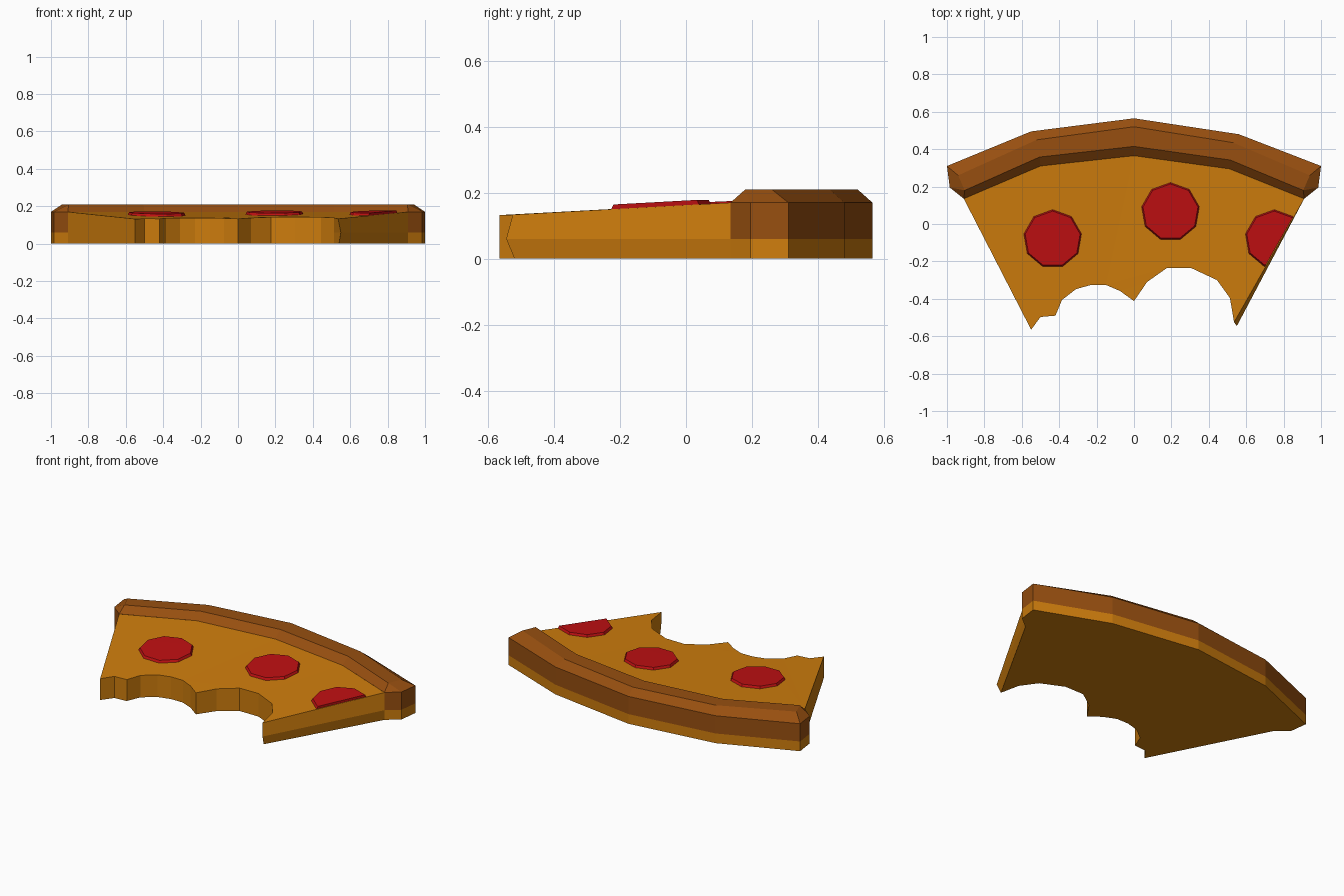
import bpy, bmesh, math
from mathutils import Vector

if "Cube" in bpy.data.objects:
    bpy.data.objects.remove(bpy.data.objects["Cube"])


def material(name, rgb):
    m = bpy.data.materials.new(name)
    m.diffuse_color = (*rgb, 1)
    m.use_nodes = True
    m.node_tree.nodes["Principled BSDF"].inputs["Base Color"].default_value = m.diffuse_color
    return m


CHEESE = material("golden cheese", (0.62, 0.205, 0.004))
CRUST = material("baked brown", (0.31, 0.078, 0.005))
PEPPERONI = material("pepperoni red", (0.52, 0.005, 0.006))

# Outlines seen from above
bite = [(-.55, -.565), (-.50, -.497), (-.42, -.49), (-.385, -.406), (-.31, -.348),
        (-.23, -.326), (-.15, -.326), (-.075, -.358), (0, -.412), (.07, -.31),
        (.176, -.235), (.305, -.235), (.444, -.30), (.513, -.396)]
tip_low, tip_mid, tip_top = (.54, -.52), (.55, -.545), (.535, -.525)
left, right = (-.91, .135), (.91, .135)
back = [(.985, .195), (1, .31), (.56, .48), (0, .565), (-.55, .495), (-1, .31), (-.985, .195)]
inner = [right, (.51, .295), (0, .365), (-.5, .31), left]
ridge_out = [(.94, .26), (.53, .435), (0, .52), (-.52, .45), (-.94, .26)]
ridge_in = [(.905, .18), (.515, .342), (0, .415), (-.505, .358), (-.905, .18)]
EDGE, RIM, TOP = 0.06, 0.17, 0.21


def cheese_z(x, y):
    # rises gently with distance from the missing point of the slice
    return 0.132 + 0.048 * (math.hypot(x, y + 1.62) - 1.19)


def at(points, z):
    return [Vector((x, y, z)) for x, y in points]


def on_cheese(points, lift=0.0):
    return [Vector((x, y, cheese_z(x, y) + lift)) for x, y in points]


def face(bm, pts):
    return bm.faces.new([bm.verts.new(p) for p in pts])


def strip(bm, low, high, closed=False):
    n = len(low)
    for i in range(n if closed else n - 1):
        j = (i + 1) % n
        face(bm, [low[i], low[j], high[j], high[i]])


def finish(name, bm, mat):
    bmesh.ops.remove_doubles(bm, verts=bm.verts, dist=0.0005)
    bmesh.ops.triangulate(bm, faces=[f for f in bm.faces if len(f.verts) > 4])
    me = bpy.data.meshes.new(name)
    bm.to_mesh(me)
    bm.free()
    me.materials.append(mat)
    bpy.context.collection.objects.link(bpy.data.objects.new(name, me))


# Dough and cheese: base band, bitten front wall and sloping top
bm = bmesh.new()
low = at(bite + [tip_low, right] + back + [left], 0)
mid = at(bite + [tip_mid, right] + back + [left], EDGE)
strip(bm, low, mid, True)
face(bm, low[::-1])
front_mid = at([left] + bite + [tip_mid, right], EDGE)
front_top = on_cheese([left] + bite + [tip_top, right])
strip(bm, front_mid, front_top)
face(bm, on_cheese(bite + [tip_top] + inner))
finish("cheese_slice", bm, CHEESE)

# Crust: upright rim with bevelled ridge
bm = bmesh.new()
rim = [right] + back + [left]
strip(bm, at(rim, EDGE), at(rim, RIM))
r, o, i, b = at(rim, RIM), at(ridge_out, TOP), at(ridge_in, TOP), on_cheese(inner)
strip(bm, r[2:7], o)                      # outer bevel
strip(bm, o, i)                           # flat top
strip(bm, i, b)                           # inner bevel
face(bm, [r[1], r[2], o[0], i[0]])        # end bevels
face(bm, [r[0], r[1], i[0]])
face(bm, [r[6], r[7], i[-1], o[-1]])
face(bm, [r[7], r[8], i[-1]])
finish("crust", bm, CRUST)

# Pepperoni: nine-sided discs, the last trimmed along the slice edge
for k, (cx, cy) in enumerate([(-.435, -.08), (.195, .065), (.75, -.08)]):
    def ring(rad):
        return [(cx + rad * math.cos(math.pi / 2 + t * math.tau / 9),
                 cy + rad * math.sin(math.pi / 2 + t * math.tau / 9)) for t in range(9)]
    bm = bmesh.new()
    bottom, top = on_cheese(ring(.159), -.004), on_cheese(ring(.149), .014)
    strip(bm, bottom, top, True)
    face(bm, top)
    face(bm, bottom[::-1])
    bmesh.ops.remove_doubles(bm, verts=bm.verts, dist=0.0005)
    if k == 2:
        a, e = Vector((*right, 0)), Vector((*tip_top, 0))
        d = (a - e).normalized()
        n = Vector((d.y, -d.x, 0))
        bmesh.ops.bisect_plane(bm, geom=bm.verts[:] + bm.edges[:] + bm.faces[:],
                               plane_co=a - n * .004, plane_no=n, clear_outer=True)
        bmesh.ops.holes_fill(bm, edges=[g for g in bm.edges if g.is_boundary], sides=0)
        bmesh.ops.recalc_face_normals(bm, faces=bm.faces)
    finish("pepperoni_%d" % (k + 1), bm, PEPPERONI)
